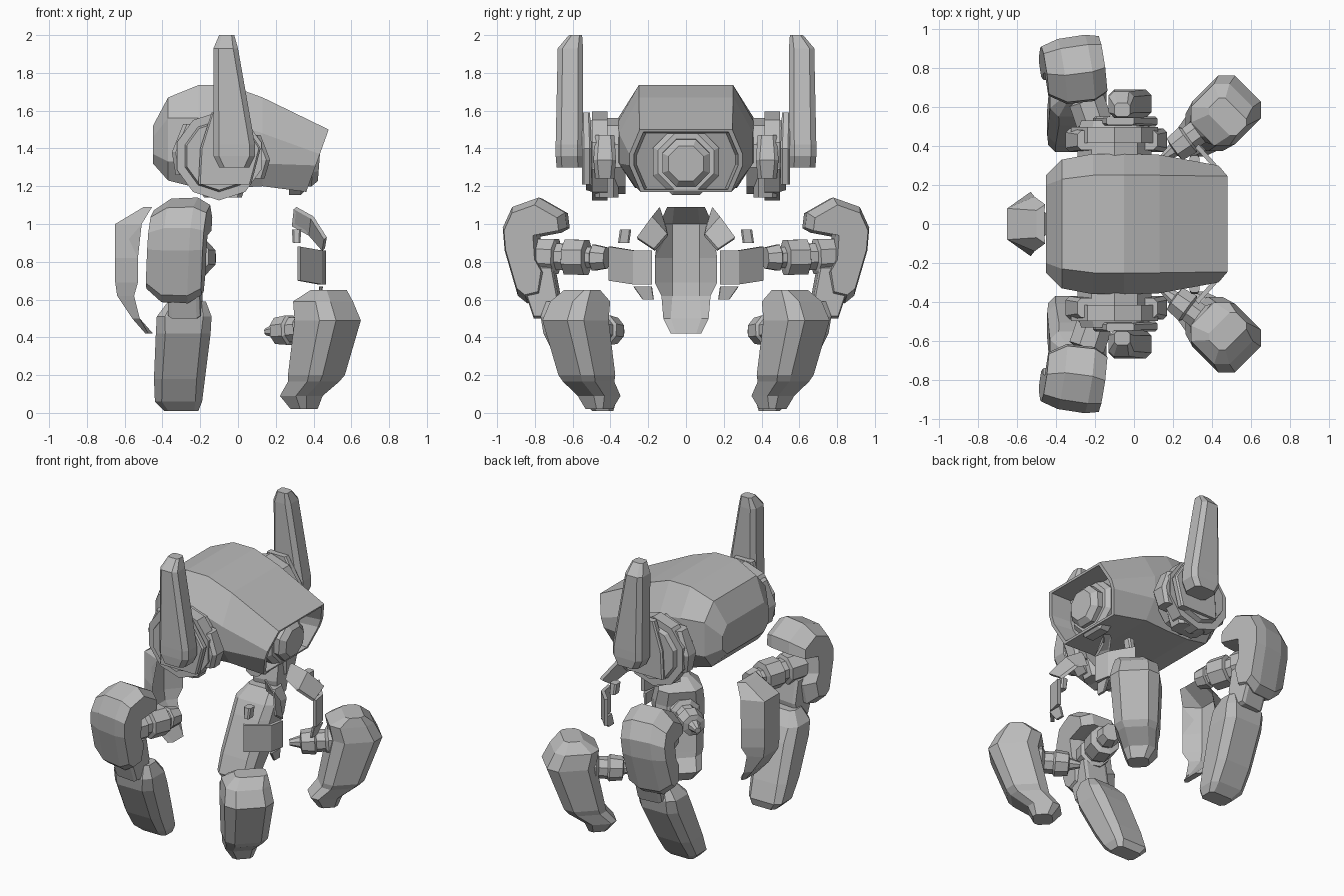
import bpy, bmesh, math
from mathutils import Vector

if "Cube" in bpy.data.objects:
    bpy.data.objects.remove(bpy.data.objects["Cube"])

grey = bpy.data.materials.new("light_grey")
grey.diffuse_color = (0.5, 0.5, 0.5, 1)
grey.use_nodes = True
grey.node_tree.nodes["Principled BSDF"].inputs["Base Color"].default_value = grey.diffuse_color


def loft(name, rings, mirror=False):
    """Skin a list of equal-length point rings, cap both ends."""
    bm = bmesh.new()
    vs = [[bm.verts.new(p) for p in r] for r in rings]
    n = len(rings[0])
    for a, b in zip(vs, vs[1:]):
        for i in range(n):
            j = (i + 1) % n
            bm.faces.new((a[i], a[j], b[j], b[i]))
    bm.faces.new(vs[0][::-1])
    bm.faces.new(vs[-1])
    bmesh.ops.recalc_face_normals(bm, faces=bm.faces)
    me = bpy.data.meshes.new(name)
    bm.to_mesh(me)
    bm.free()
    me.materials.append(grey)
    ob = bpy.data.objects.new(name, me)
    bpy.context.collection.objects.link(ob)
    if mirror:
        m = ob.modifiers.new("mirror", 'MIRROR')
        m.use_axis = (False, True, False)
    return ob


def octo(x, y, z, hx, hy, az=0, c=0.4):
    """Horizontal chamfered rectangle, turned by az degrees."""
    k = c * min(hx, hy)
    pts = [(hx, hy - k), (hx - k, hy), (k - hx, hy), (-hx, hy - k),
           (-hx, k - hy), (k - hx, -hy), (hx - k, -hy), (hx, k - hy)]
    ca, sa = math.cos(math.radians(az)), math.sin(math.radians(az))
    return [(x + p * ca - q * sa, y + p * sa + q * ca, z) for p, q in pts]


def tube(name, start, end, steps, n=8, mirror=True):
    """Stepped round part: steps are (fraction along axis, radius)."""
    a, b = Vector(start), Vector(end)
    q = (b - a).to_track_quat('Z', 'Y')
    rings = []
    for t, r in steps:
        o = a.lerp(b, t)
        rings.append([o + q @ Vector((r * math.cos((i + .5) * math.tau / n),
                                      r * math.sin((i + .5) * math.tau / n), 0)) for i in range(n)])
    return loft(name, rings, mirror)


def prism(name, profile, cuts, centre, turn=0.0, lean=0.0):
    """Stack a (y, z) profile along x; cuts are (x, scale about centre)."""
    xm = sum(x for x, k in cuts) / len(cuts)
    cy, cz = centre
    rings = []
    for x, k in cuts:
        pts = [(cy + (y - cy) * k, cz + (z - cz) * k) for y, z in profile]
        rings.append([(x - turn * (y - .8) + lean * (z - .85), y + turn * (x - xm), z) for y, z in pts])
    return loft(name, rings, True)


# head shell: octagonal sections from back to front
def head_ring(x, wt, zt, ws, zs, zl, wb, zb, slant=0.0):
    half = [(wt, zt), (ws, zs), (ws, zl), (wb, zb)]
    pts = half + [(-y, z) for y, z in reversed(half)]
    return [(x + slant * (z - zt), y, z) for y, z in pts]


front = head_ring(.48, .245, 1.5, .30, 1.37, 1.31, .24, 1.17, .36)


def inner(k, dx):
    return [(.42 + (x - .42) * k + dx, y * k, 1.335 + (z - 1.335) * k) for x, y, z in front]


loft("head_shell", [
    head_ring(-.45, .20, 1.52, .25, 1.46, 1.37, .20, 1.32),
    head_ring(-.37, .23, 1.67, .33, 1.56, 1.33, .25, 1.23),
    head_ring(-.21, .25, 1.735, .36, 1.56, 1.33, .27, 1.19),
    head_ring(-.05, .25, 1.735, .36, 1.54, 1.33, .27, 1.19),
    head_ring(.13, .25, 1.67, .355, 1.48, 1.32, .27, 1.20),
    front, inner(.92, 0), inner(.87, -.14)])

# eye and its socket
tube("eye_socket", (.27, 0, 1.33), (.36, 0, 1.33), [(0, .19), (.7, .19), (1, .16)], mirror=False)
tube("eye", (.30, 0, 1.33), (.43, 0, 1.32), [(0, .135), (.75, .135), (1, .10)], mirror=False)

# ears: round joint, bracket blocks and tall antenna
tube("ear_joint", (-.1, .32, 1.36), (-.1, .53, 1.36),
     [(0, .20), (.45, .20), (.45, .235), (.85, .235), (.85, .19), (1, .18)], 10)
loft("ear_lower_block", [octo(-.08, .42, 1.14, .10, .062), octo(-.1, .42, 1.32, .18, .062)], True)
loft("ear_front_block", [octo(.09, .43, 1.24, .05, .05), octo(.12, .43, 1.34, .05, .06),
                         octo(.07, .43, 1.47, .05, .05)], True)
loft("ear_back_block", [octo(-.28, .43, 1.26, .05, .05), octo(-.30, .43, 1.38, .05, .06),
                        octo(-.24, .43, 1.53, .05, .05)], True)
loft("antenna_bracket", [octo(-.07, .525, 1.21, .14, .025), octo(-.04, .525, 1.4, .16, .025),
                         octo(-.07, .53, 1.59, .07, .022)], True)
loft("antenna", [octo(-.02, .615, 1.30, .08, .07), octo(-.02, .617, 1.36, .11, .073),
                 octo(-.02, .617, 1.42, .11, .073), octo(-.065, .612, 1.93, .065, .067),
                 octo(-.06, .585, 2.0, .04, .035)], True)

# rear legs
prism("rear_thigh", [(.62, .98), (.63, 1.06), (.77, 1.14), (.91, 1.09), (.96, .98), (.95, .86),
                     (.88, .62), (.83, .58), (.75, .60), (.73, .73), (.77, .80), (.78, .95)],
      [(-.465, .74), (-.38, .98), (-.24, 1), (-.17, .85)], (.85, .88), .14, .08)
prism("rear_knee", [(.70, .78), (.82, .78), (.84, .62), (.80, .50), (.69, .50), (.67, .62)],
      [(-.37, .9), (-.35, 1), (-.22, 1), (-.2, .9)], (.76, .64), .1)
tube("rear_hip_joint", (-.3, .80, .83), (-.17, .42, .82),
     [(0, .1), (.3, .1), (.32, .075), (.42, .075), (.44, .1), (.72, .1), (.74, .06), (.8, .06),
      (.82, .075), (1, .06)])
loft("rear_shin", [octo(-.27, .68, .59, .10, .06), octo(-.285, .66, .51, .145, .11),
                   octo(-.29, .63, .42, .145, .125), octo(-.31, .52, .18, .135, .11),
                   octo(-.315, .46, .06, .125, .09), octo(-.30, .44, .01, .09, .055)], True)

# front legs, turned outward
loft("front_leg", [octo(.48, .55, .65, .06, .10, 45), octo(.45, .56, .59, .14, .14, 45),
                   octo(.475, .585, .49, .155, .155, 45), octo(.415, .525, .2, .13, .135, 45),
                   octo(.40, .515, .165, .12, .12, 45), octo(.335, .46, .09, .10, .10, 45),
                   octo(.35, .46, .02, .06, .065, 45)], True)
tube("front_hip_joint", (.45, .56, .45), (.15, .34, .43),
     [(0, .1), (.35, .1), (.4, .07), (.55, .07), (.58, .085), (.8, .075), (.82, .04), (1, .02)])


# tail plate: C-shaped sections from top to bottom
def tail_ring(z, x0, x1, a, b):
    return [(x0, a, z), (x1, b, z), (x0 + .04, a * .9, z),
            (x0 + .04, -a * .9, z), (x1, -b, z), (x0, -a, z)]


loft("tail_plate", [tail_ring(*r) for r in (
    (1.09, -.50, -.455, .07, .10), (1.0, -.65, -.51, .08, .14), (.82, -.65, -.53, .08, .165),
    (.69, -.65, -.53, .08, .165), (.62, -.64, -.55, .08, .13), (.50, -.56, -.52, .09, .12),
    (.42, -.49, -.475, .06, .08))])

# front skirt: thin wrap-around side plates and upper wings
skirt = [(.465, .18), (.445, .28), (.33, .41), (.315, .39), (.425, .27), (.44, .18)]
loft("skirt_plate", [[(x, y, z + .02 * (y > .35)) for x, y in skirt] for z in (.68, .86)], True)
loft("skirt_wing", [[(x, y, z), (x - .015, y - .005, z - .012),
                     (x2 - .015, y2 - .005, z2 - .012), (x2, y2, z2)]
                    for x, y, z, x2, y2, z2 in ((.31, .14, 1.09, .30, .11, 1.00),
                                                (.40, .18, 1.04, .39, .10, .95),
                                                (.47, .26, .93, .46, .17, .87))], True)
loft("skirt_shard", [octo(.31, .33, .90, .02, .03), octo(.31, .32, .97, .025, .03)], True)
loft("skirt_tip", [octo(.43, .20, .60, .008, .03), octo(.44, .23, .67, .01, .05)], True)
